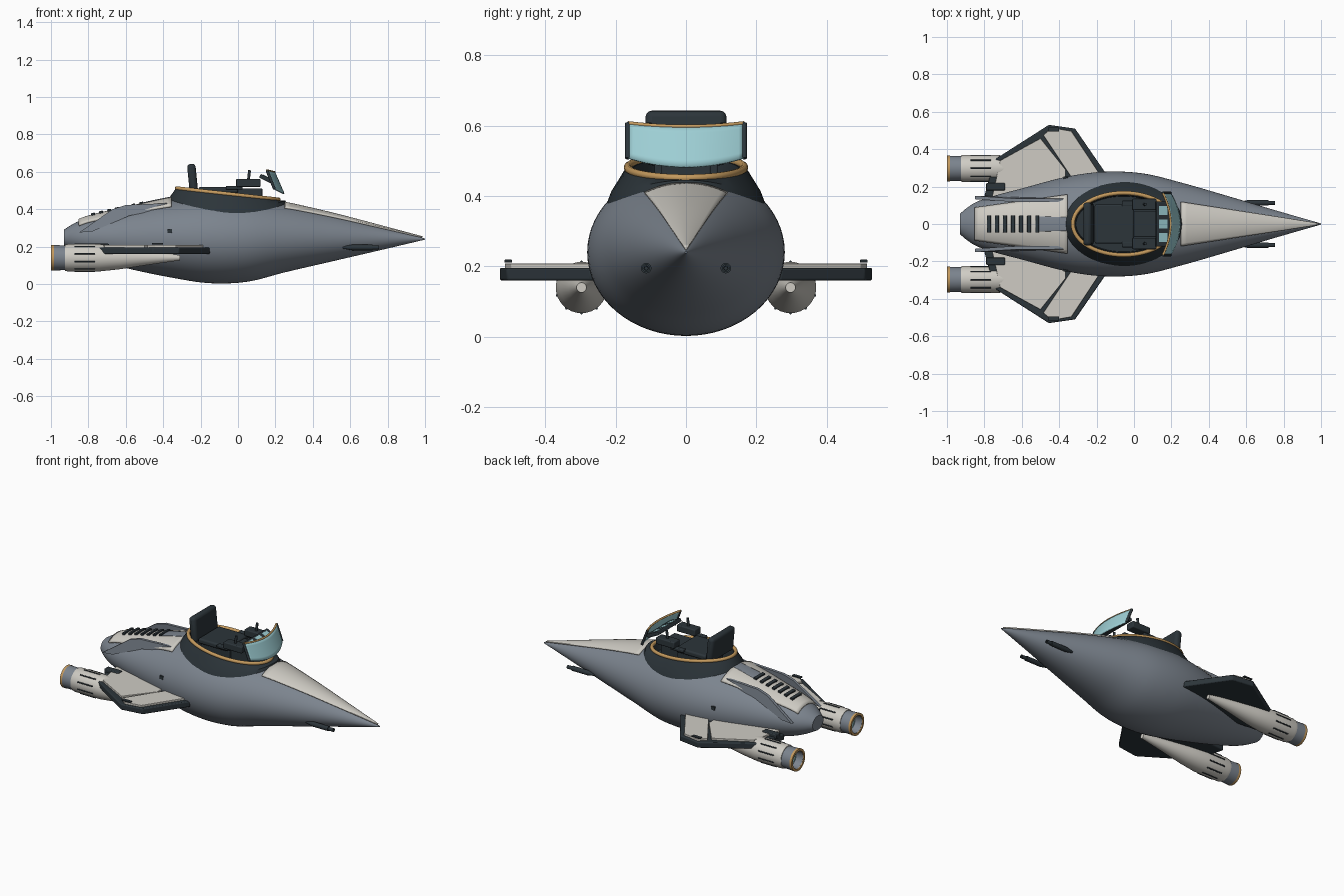
import bpy, bmesh
from math import sin, cos, pi, sqrt
from mathutils import Vector, Matrix

if "Cube" in bpy.data.objects:
    bpy.data.objects.remove(bpy.data.objects["Cube"])

def mat(name, r, g, b):
    m = bpy.data.materials.new(name)
    m.diffuse_color = (r, g, b, 1)
    m.use_nodes = True
    m.node_tree.nodes["Principled BSDF"].inputs["Base Color"].default_value = m.diffuse_color
    return m

GREY = mat("hull_grey", .20, .23, .27)
WHITE = mat("panel_white", .62, .60, .55)
DARK = mat("dark_trim", .025, .035, .042)
TAN = mat("tan_trim", .55, .32, .11)
TEAL = mat("teal_glass", .34, .62, .66)

def finish(name, bm, m, bevel=0, solid=0, smooth=True):
    bmesh.ops.recalc_face_normals(bm, faces=bm.faces)
    me = bpy.data.meshes.new(name)
    bm.to_mesh(me)
    bm.free()
    o = bpy.data.objects.new(name, me)
    bpy.context.collection.objects.link(o)
    me.materials.append(m)
    if solid:
        s = o.modifiers.new("thickness", 'SOLIDIFY')
        s.thickness, s.offset = solid, 0
    if bevel:
        b = o.modifiers.new("bevel", 'BEVEL')
        b.width, b.segments = bevel, 3
    if smooth:
        bpy.ops.object.select_all(action='DESELECT')
        o.select_set(True)
        bpy.context.view_layer.objects.active = o
        bpy.ops.object.shade_smooth_by_angle(angle=.6)
    return o

def loft(name, rings, m, closed=True, caps=(False, False), **kw):
    bm = bmesh.new()
    vs = [[bm.verts.new(p) for p in r] for r in rings]
    n = len(rings[0])
    for a, b in zip(vs, vs[1:]):
        for i in range(n if closed else n - 1):
            j = (i + 1) % n
            bm.faces.new((a[i], a[j], b[j], b[i]))
    for on, r in zip(caps, (vs[0], vs[-1])):
        if on:
            bm.faces.new(r)
    return finish(name, bm, m, **kw)

def box(name, c, size, m, bevel=.005, tilt=0):
    bm = bmesh.new()
    M = Matrix.Translation(c) @ Matrix.Rotation(tilt, 4, 'Y') @ Matrix.Diagonal((*size, 1))
    bmesh.ops.create_cube(bm, size=1, matrix=M)
    return finish(name, bm, m, bevel=bevel)

def plate(name, pts, d, m, bevel=0):
    """Flat polygon pushed along vector d."""
    bm = bmesh.new()
    f = bm.faces.new([bm.verts.new(p) for p in pts])
    g = bmesh.ops.extrude_face_region(bm, geom=[f], use_keep_orig=True)
    bmesh.ops.translate(bm, vec=d, verts=[v for v in g["geom"] if isinstance(v, bmesh.types.BMVert)])
    return finish(name, bm, m, bevel=bevel)

def lathe(name, profile, y, z, m, n=32, caps=(False, False)):
    rings = [[(x, y + r * cos(2*pi*i/n), z + r * sin(2*pi*i/n)) for i in range(n)] for x, r in profile]
    return loft(name, rings, m, caps=caps)

def tube(name, pts, r, m, cyclic=False):
    cu = bpy.data.curves.new(name, 'CURVE')
    cu.dimensions, cu.bevel_depth, cu.bevel_resolution, cu.use_fill_caps = '3D', r, 3, True
    s = cu.splines.new('POLY')
    s.points.add(len(pts) - 1)
    for p, c in zip(s.points, pts):
        p.co = (*c, 1)
    s.use_cyclic_u = cyclic
    o = bpy.data.objects.new(name, cu)
    bpy.context.collection.objects.link(o)
    cu.materials.append(m)

# hull stations: x, half width, top z, bottom z
ST = [(-.93, .055, .29, .20), (-.875, .10, .325, .17), (-.8, .135, .355, .14), (-.6, .19, .402, .085),
      (-.35, .255, .455, .033), (-.15, .28, .478, .004), (.05, .27, .468, .012), (.25, .222, .432, .062),
      (.5, .15, .375, .12), (.75, .075, .31, .178), (1, .003, .243, .237)]

def hull(x):
    i = max(k for k in range(len(ST) - 1) if ST[k][0] <= x or k == 0)
    a, b = ST[i], ST[i + 1]
    p, q = ST[max(i - 1, 0)], ST[min(i + 2, len(ST) - 1)]
    h = b[0] - a[0]
    t = (x - a[0]) / h
    out = []
    for k in (1, 2, 3):
        m0 = (b[k] - p[k]) / (b[0] - p[0]) * h
        m1 = (q[k] - a[k]) / (q[0] - a[0]) * h
        out.append((2*t**3 - 3*t*t + 1)*a[k] + (t**3 - 2*t*t + t)*m0 + (3*t*t - 2*t**3)*b[k] + (t**3 - t*t)*m1)
    return out

def top_z(x, y):
    w, t, b = hull(x)
    return (t + b)/2 + (t - b)/2 * sqrt(max(0, 1 - (y/w)**2))

def patch(name, x0, x1, w0, w1, lift, m, thick=.01):
    """Panel lying on the top of the hull."""
    rows = []
    for i in range(25):
        t = i / 24
        x, w = x0 + (x1 - x0)*t, w0 + (w1 - w0)*t
        rows.append([(x, w*j/8, top_z(x, w*j/8) + lift) for j in range(-8, 9)])
    return loft(name, rows, m, closed=False, solid=thick)

# fuselage
N = 64
rings = []
for i in range(61):
    x = -.93 + 1.93*i/60
    w, t, b = hull(x)
    rings.append([(x, w*cos(2*pi*k/N), (t + b)/2 + (t - b)/2*sin(2*pi*k/N)) for k in range(N)])
body = loft("fuselage", rings, GREY, caps=(True, True))

# cockpit opening, coaming, tub and rim
CX = -.055
def ell(a, b, z):
    pts = [(CX + a*cos(2*pi*k/N), b*sin(2*pi*k/N)) for k in range(N)]
    return [(x, y, z(x, y)) for x, y in pts]
def rim_z(x, y):
    return .477 - .11*(x - CX)
FLOOR = .40
cutter = loft("cockpit_cutter", [ell(.272, .16, lambda x, y: FLOOR - .005), ell(.272, .16, lambda x, y: .7)],
              DARK, caps=(True, True), smooth=False)
cutter.hide_render = True
bo = body.modifiers.new("opening", 'BOOLEAN')
bo.operation, bo.object, bo.solver = 'DIFFERENCE', cutter, 'EXACT'
bpy.context.view_layer.objects.active = body
bpy.ops.object.modifier_move_to_index(modifier="opening", index=0)
bpy.ops.object.modifier_apply(modifier="opening")
bpy.data.objects.remove(cutter)
loft("cockpit_coaming", [ell(.318, .228, lambda x, y: top_z(x, y) - .006),
                         ell(.308, .212, lambda x, y: max(top_z(x, y), .40) + .014),
                         ell(.28, .172, rim_z), ell(.262, .152, rim_z),
                         ell(.255, .148, lambda x, y: FLOOR)], DARK, caps=(False, True))
tube("cockpit_rim", ell(.272, .166, lambda x, y: rim_z(x, y) + .004), .011, TAN, True)

# seat and controls
box("seat_base", (-.1, 0, .445), (.2, .18, .09), DARK)
box("seat_cushion", (-.105, 0, .503), (.21, .21, .032), DARK, .01)
box("seat_back", (-.243, 0, .565), (.045, .23, .155), DARK, .018, -.1)
box("control_pedestal", (.06, 0, .47), (.14, .14, .08), DARK)
for s, side in ((1, "left"), (-1, "right")):
    box(side + "_console", (.055, s*.105, .54), (.13, .06, .042), DARK, .006)
    box(side + "_console_arm", (-.02, s*.11, .515), (.09, .03, .02), DARK)
    tube(side + "_control_stick", [(.055, s*.105, .55), (.062, s*.105, .608)], .008, DARK)
box("instrument_panel", (.155, 0, .56), (.085, .24, .022), DARK, .005, .45)
for k in (-1, 0, 1):
    box("instrument_screen", (.155, k*.072, .571), (.05, .05, .006), TEAL, .001, .45)

# windscreen
def screen(u, v):
    a = Vector((.245 - .05*u*u, .165*u, .482 + .025*u*u))
    b = Vector((.195 - .04*u*u, .165*u, .597 + .01*u*u))
    return a.lerp(b, v)
US = [i/10 - 1 for i in range(21)]
loft("windscreen", [[screen(u, v/6) for u in US] for v in range(7)], TEAL, closed=False, solid=.008)
tube("windscreen_top_trim", [screen(u, 1) for u in US], .006, TAN)
for s in (-1, 1):
    tube("windscreen_side_trim", [screen(s, 0), screen(s, 1)], .008, DARK)

# hull panels and deck louvres
patch("nose_panel", .25, .985, .117, .003, .003, WHITE)
patch("rear_deck_panel", -.85, -.355, .085, .155, .004, WHITE, .014)
patch("rear_deck_channel", -.51, -.352, .04, .035, .006, GREY, .014)
for i in range(7):
    x = -.775 + .043*i
    box("deck_louvre", (x, 0, top_z(x, 0) + .011), (.02, .09, .014), DARK, .002, -.2)

ENG_Y, ENG_Z = .297, .14
for s, side in ((1, "left"), (-1, "right")):
    # deck strake
    strake = [(-.85, .275), (-.78, .28), (-.58, .365), (-.36, .41), (-.38, .432), (-.6, .422), (-.67, .40)]
    plate(side + "_strake", [(x, s*(.150 - .1*(z - .28)), z) for x, z in strake], (0, -s*.018, 0), GREY)
    # wing slab, panels and tip light
    wing = [(-.80, .15), (-.745, .345), (-.455, .53), (-.315, .51), (-.15, .27), (-.2, .1)]
    plate(side + "_wing", [(x, s*y, .16) for x, y in wing], (0, 0, .036), DARK, .006)
    outer = [(-.485, .475), (-.44, .515), (-.335, .497), (-.185, .27), (-.2, .2), (-.31, .2), (-.335, .25)]
    inner = [(-.50, .458), (-.365, .29), (-.37, .18), (-.76, .14), (-.715, .34)]
    for nm, pts in (("outer", outer), ("inner", inner)):
        plate(f"{side}_wing_{nm}_panel", [(x, s*y, .194) for x, y in pts], (0, 0, .014), WHITE, .002)
    box(side + "_wing_tip_light", (-.43, s*.505, .215), (.06, .022, .008), DARK, .002)
    box(side + "_wing_root_block", (-.74, s*.2, .2), (.10, .04, .03), DARK)
    # engine
    lathe(side + "_engine_body", [(-.925, .05), (-.925, .07), (-.91, .073), (-.74, .073), (-.63, .061),
          (-.48, .038), (-.31, .014)], s*ENG_Y, ENG_Z, WHITE, caps=(True, True))
    lathe(side + "_engine_nozzle", [(-.92, .066), (-.995, .068), (-.995, .054), (-.93, .045)],
          s*ENG_Y, ENG_Z, GREY)
    lathe(side + "_engine_trim", [(-.985, .069), (-1, .069), (-1, .055), (-.985, .055)], s*ENG_Y, ENG_Z, TAN)
    lathe(side + "_engine_glow", [(-.95, .05), (-.955, .03), (-.945, .01)], s*ENG_Y, ENG_Z, TEAL, caps=(False, True))
    for k in range(10):
        a = 2*pi*(k + .5)/10
        p = [(x, s*ENG_Y + .0725*cos(a), ENG_Z + .0725*sin(a)) for x in (-.875, -.765)]
        tube(side + "_engine_slot", p, .004, DARK)
    # nose gun
    lathe(side + "_gun", [(.56, .006), (.61, .015), (.72, .015), (.72, .011), (.755, .011), (.755, .006), (.73, .005)],
          s*.113, .195, DARK, 16, (True, True))
    # hull marker
    box(side + "_hull_marker", (-.365, s*.247, .283), (.025, .012, .022), DARK, .002)
